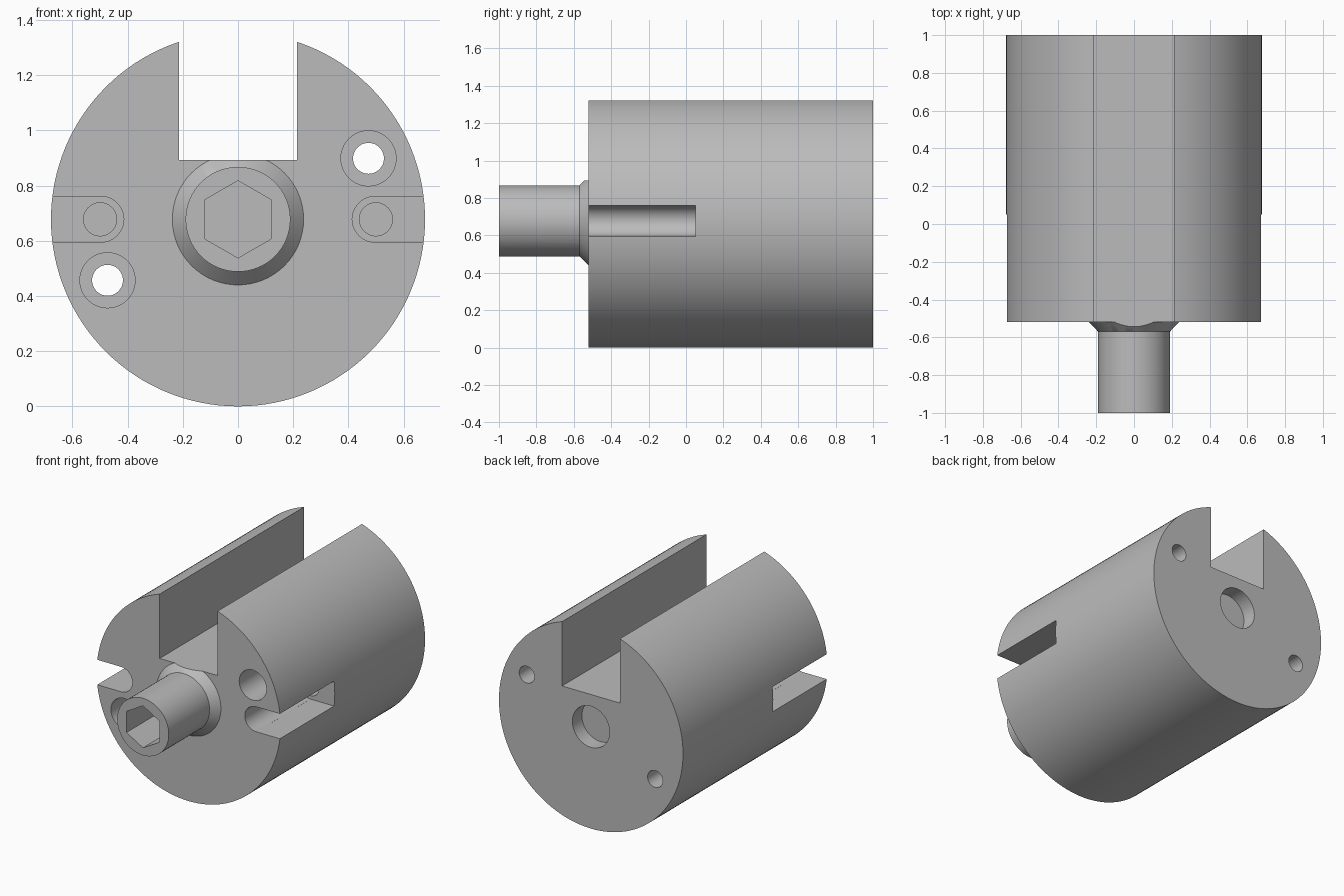
import bpy, bmesh, math
from mathutils import Matrix

cube = bpy.data.objects.get("Cube")
if cube:
    bpy.data.objects.remove(cube, do_unlink=True)

AXIS = 0.678          # height of the main axis, also the body radius
FRONT, BACK, TIP = -0.52, 1.0, -1.0

steel = bpy.data.materials.new("plain_grey")
steel.use_nodes = True
GREY = (0.5, 0.5, 0.5, 1)
steel.diffuse_color = GREY
steel.node_tree.nodes["Principled BSDF"].inputs["Base Color"].default_value = GREY


def make_object(name, bm):
    bmesh.ops.recalc_face_normals(bm, faces=bm.faces)
    mesh = bpy.data.meshes.new(name)
    bm.to_mesh(mesh)
    bm.free()
    mesh.materials.append(steel)
    obj = bpy.data.objects.new(name, mesh)
    bpy.context.collection.objects.link(obj)
    return obj


def rod(name, x, z, y0, y1, r0, r1=None, sides=48, turn=0):
    """Cylinder or cone along y, from y0 to y1."""
    bm = bmesh.new()
    place = (Matrix.Translation((x, (y0 + y1) / 2, z))
             @ Matrix.Rotation(-math.pi / 2, 4, 'X') @ Matrix.Rotation(turn, 4, 'Z'))
    bmesh.ops.create_cone(bm, cap_ends=True, segments=sides, radius1=r0,
                          radius2=r0 if r1 is None else r1,
                          depth=y1 - y0, matrix=place)
    return make_object(name, bm)


def box(name, x0, x1, y0, y1, z0, z1):
    bm = bmesh.new()
    place = (Matrix.Translation(((x0 + x1) / 2, (y0 + y1) / 2, (z0 + z1) / 2))
             @ Matrix.Diagonal((x1 - x0, y1 - y0, z1 - z0, 1)))
    bmesh.ops.create_cube(bm, size=1, matrix=place)
    return make_object(name, bm)


def combine(target, other, operation):
    """Apply a boolean and discard the helper."""
    mod = target.modifiers.new(operation, 'BOOLEAN')
    mod.operation, mod.object, mod.solver = operation, other, 'EXACT'
    bpy.context.view_layer.objects.active = target
    bpy.ops.object.modifier_apply(modifier=mod.name)
    bpy.data.objects.remove(other, do_unlink=True)


# Main drum with tapered collar and spindle
body = rod("slotted_drum_with_spindle", 0, AXIS, FRONT, BACK, AXIS, sides=128)
combine(body, rod("collar", 0, AXIS, -0.57, -0.47, 0.19, 0.286, sides=64), 'UNION')
combine(body, rod("spindle", 0, AXIS, TIP, -0.4, 0.19, sides=64), 'UNION')

# Top channel, hex socket and shallow rear recess
combine(body, box("channel", -0.213, 0.213, -0.7, 1.1, 0.893, 1.5), 'DIFFERENCE')
combine(body, rod("hex_socket", 0, AXIS, TIP - 0.1, TIP + 0.3, 0.14,
                  sides=6), 'DIFFERENCE')
combine(body, rod("rear_recess", 0, AXIS, 0.9, 1.1, 0.137), 'DIFFERENCE')

for side in (-1, 1):
    # Side keyway: straight run, round inner end and pilot hole
    inner, outer = sorted((side * 0.5, side * 0.8))
    combine(body, box("keyway", inner, outer, -0.6, 0.05,
                      AXIS - 0.083, AXIS + 0.083), 'DIFFERENCE')
    combine(body, rod("keyway_end", side * 0.497, AXIS, -0.6, 0.05, 0.083), 'DIFFERENCE')
    combine(body, rod("pilot", side * 0.5, AXIS, -0.1, 0.35, 0.06), 'DIFFERENCE')
    # Counterbored through hole
    x, z = side * 0.473, AXIS + side * 0.221
    combine(body, rod("counterbore", x, z, -0.6, 0.1, 0.1), 'DIFFERENCE')
    combine(body, rod("through_hole", x, z, -0.7, 1.1, 0.056), 'DIFFERENCE')

bpy.ops.object.select_all(action='DESELECT')
body.select_set(True)
bpy.context.view_layer.objects.active = body
bpy.ops.object.shade_smooth_by_angle(angle=math.radians(30))
